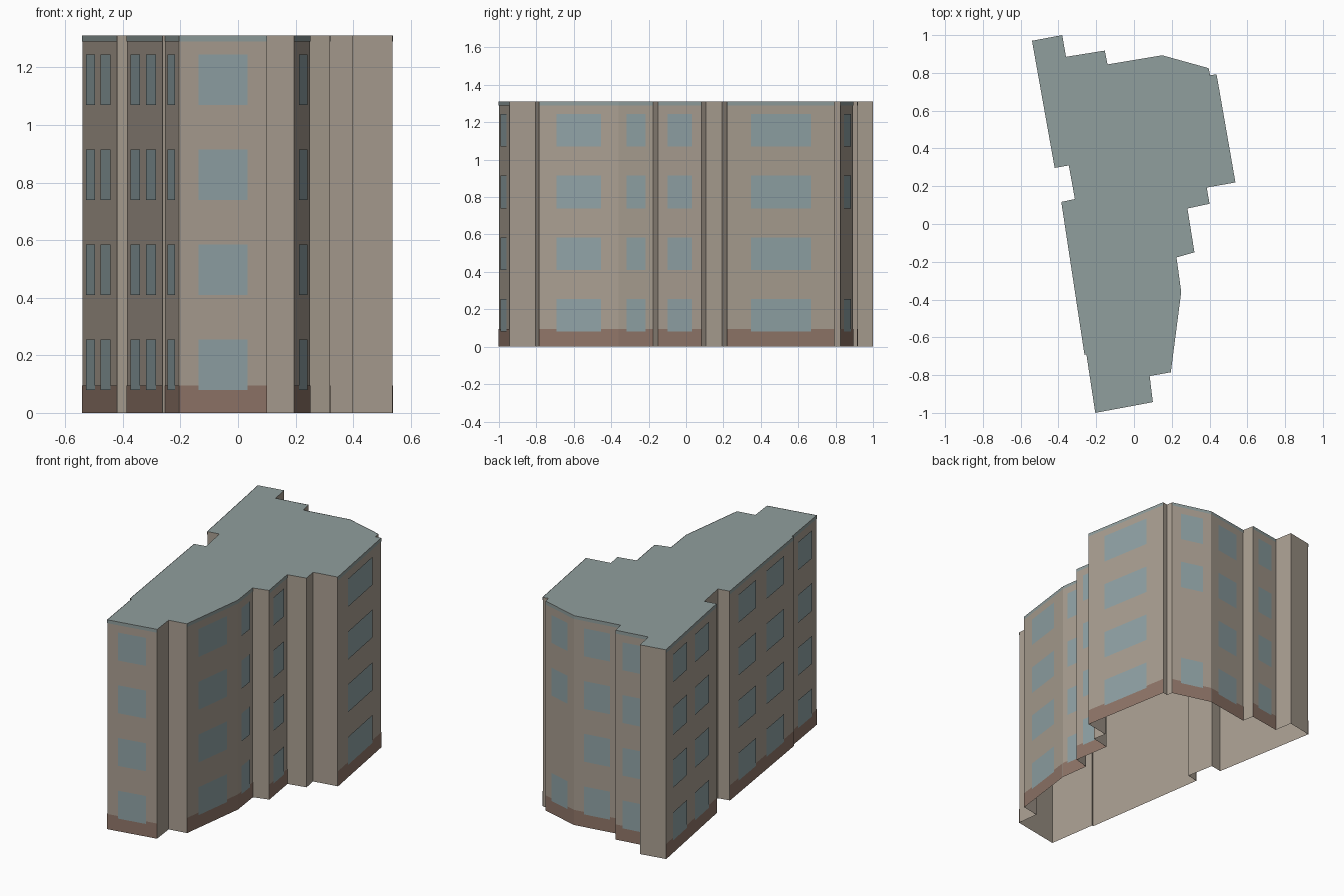
import bpy
from mathutils import Vector

cube = bpy.data.objects.get("Cube")
if cube:
    bpy.data.objects.remove(cube)


def material(name, rgb):
    m = bpy.data.materials.new(name)
    m.use_nodes = True
    m.diffuse_color = (*rgb, 1)
    m.node_tree.nodes["Principled BSDF"].inputs["Base Color"].default_value = (*rgb, 1)
    return m


wall_mat = material("tan_wall", (0.40, 0.345, 0.285))
roof_mat = material("grey_green_roof", (0.28, 0.342, 0.337))
glass_mat = material("blue_grey_glass", (0.28, 0.366, 0.381))
plinth_mat = material("brown_plinth", (0.279, 0.181, 0.141))

HEIGHT = 1.31
PLINTH_TOP = 0.095
BAND_BOTTOM = 1.29
ROWS = [0.08 + 0.33 * i for i in range(4)]
WINDOW_HEIGHT = 0.175

# Footprint corners, clockwise from the back left
PLAN = [Vector(p) for p in (
    (-.54, .97), (-.38, 1), (-.36, .885), (-.155, .918), (-.14, .845),
    (.15, .893), (.395, .825), (.403, .787), (.437, .793), (.537, .22),
    (.385, .193), (.40, .107), (.283, .082), (.32, -.15), (.225, -.177),
    (.25, -.36), (.195, -.785), (.083, -.805), (.10, -.943), (-.205, -1),
    (-.252, -.69), (-.262, -.693), (-.385, .117), (-.313, .132),
    (-.345, .31), (-.42, .297))]
COUNT = len(PLAN)

# Window columns as fractions along a wall
ONE = [(.22, .78)]
TWO = [(.16, .44), (.60, .87)]
FACADES = {2: ONE, 4: ONE, 5: ONE, 8: ONE, 12: ONE, 14: ONE,
           15: ONE, 18: ONE, 19: ONE, 21: TWO, 25: TWO}
BLANK = {(5, 1)}  # wall and storey without a window


def build(name, verts, faces, mat):
    mesh = bpy.data.meshes.new(name)
    mesh.from_pydata(verts, [], faces)
    mesh.materials.append(mat)
    obj = bpy.data.objects.new(name, mesh)
    bpy.context.collection.objects.link(obj)
    return obj


def plates(name, panels, mat, offset):
    """Thin panels (wall, start, end, bottom, top) lying on the walls."""
    verts, faces = [], []
    for wall, s, e, low, high in panels:
        a, b = PLAN[wall], PLAN[(wall + 1) % COUNT]
        d = (b - a).normalized()
        out = Vector((-d.y, d.x)) * offset
        p, q = a.lerp(b, s) + out, a.lerp(b, e) + out
        n = len(verts)
        verts += [(*q, low), (*p, low), (*p, high), (*q, high)]
        faces.append((n, n + 1, n + 2, n + 3))
    return build(name, verts, faces, mat)


# Wall shell, open underneath
ring = [(*p, 0) for p in PLAN] + [(*p, HEIGHT) for p in PLAN]
sides = []
for i in range(COUNT):
    j = (i + 1) % COUNT
    sides.append((j, i, i + COUNT, j + COUNT))
build("walls", ring, sides, wall_mat)

# Flat roof
build("roof", [(*p, HEIGHT) for p in PLAN], [tuple(reversed(range(COUNT)))], roof_mat)

# Plinth, roof edge and windows on the facade walls
plates("plinth", [(w, 0, 1, 0, PLINTH_TOP) for w in FACADES], plinth_mat, 0.002)
plates("roof_edge", [(w, 0, 1, BAND_BOTTOM, HEIGHT) for w in FACADES], roof_mat, 0.002)
plates("windows", [(w, s, e, z, z + WINDOW_HEIGHT)
                   for w, columns in FACADES.items()
                   for s, e in columns
                   for row, z in enumerate(ROWS) if (w, row) not in BLANK],
       glass_mat, 0.004)
